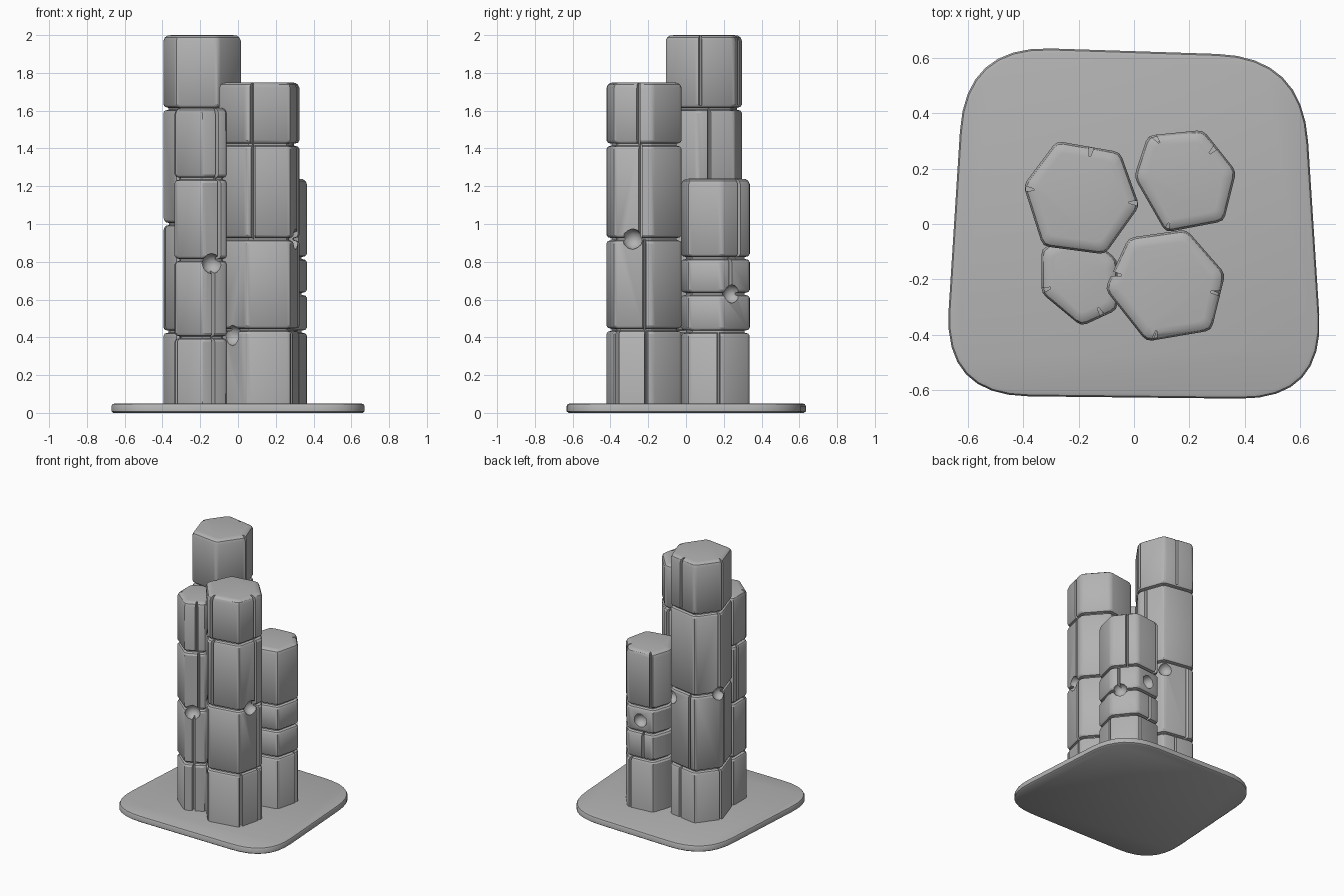
import bpy, bmesh, math
from mathutils import Vector

if "Cube" in bpy.data.objects:
    bpy.data.objects.remove(bpy.data.objects["Cube"])

stone = bpy.data.materials.new("grey stone")
stone.diffuse_color = (0.45, 0.45, 0.45, 1)
stone.use_nodes = True
stone.node_tree.nodes["Principled BSDF"].inputs["Base Color"].default_value = stone.diffuse_color


def make_object(name, bm):
    bmesh.ops.recalc_face_normals(bm, faces=bm.faces[:])
    me = bpy.data.meshes.new(name)
    bm.to_mesh(me)
    bm.free()
    ob = bpy.data.objects.new(name, me)
    bpy.context.collection.objects.link(ob)
    me.materials.append(stone)
    return ob


def rounded(points, cut, steps):
    """Outline with each corner replaced by a small curve."""
    out, n = [], len(points)
    for i, p in enumerate(points):
        a = p + (points[i - 1] - p).normalized() * cut
        b = p + (points[(i + 1) % n] - p).normalized() * cut
        for k in range(steps + 1):
            t = k / steps
            out.append(a * (1 - t) ** 2 + p * 2 * t * (1 - t) + b * t * t)
    return out


def loft(name, outline, centre, profile):
    """Stack the outline at each (height, inset) and cap both ends."""
    bm = bmesh.new()
    rings = []
    for z, inset in profile:
        ring = []
        for p in outline:
            d = p - centre
            q = centre + d * (1 - inset / d.length)
            ring.append(bm.verts.new((q.x, q.y, z)))
        rings.append(ring)
    n = len(outline)
    for lo, hi in zip(rings, rings[1:]):
        for i in range(n):
            j = (i + 1) % n
            bm.faces.new((lo[i], lo[j], hi[j], hi[i]))
    bm.faces.new(rings[0])
    bm.faces.new(rings[-1])
    return make_object(name, bm)


def carve(ob, cutter):
    bpy.context.view_layer.objects.active = ob
    mod = ob.modifiers.new("carve", 'BOOLEAN')
    mod.operation = 'DIFFERENCE'
    mod.solver = 'EXACT'
    mod.object = cutter
    bpy.ops.object.modifier_apply(modifier=mod.name)
    bpy.data.objects.remove(cutter)


def smooth(ob, angle):
    bpy.ops.object.select_all(action='DESELECT')
    ob.select_set(True)
    bpy.context.view_layer.objects.active = ob
    bpy.ops.object.shade_smooth_by_angle(angle=math.radians(angle))


def column(name, corners, top, joints, cracks, chips):
    pts = [Vector(c) for c in corners]
    n = len(pts)
    centre = sum(pts, Vector((0, 0))) / n
    # grooved joints between stacked blocks, chamfered top rim
    profile = [(0.02, 0)]
    for z in joints:
        profile += [(z - .022, 0), (z - .010, .008), (z - .005, .028),
                    (z + .005, .028), (z + .010, .008), (z + .022, 0)]
    profile += [(top - .03, 0), (top - .012, .008), (top - .003, .022), (top, .045)]
    ob = loft(name, rounded(pts, .022, 2), centre, profile)

    def on_outline(t):
        i = int(t) % n
        return pts[i].lerp(pts[(i + 1) % n], t - int(t))

    # narrow wedge-shaped vertical cracks
    for t, z0, z1 in cracks:
        p = on_outline(t)
        inward = (centre - p).normalized()
        side = Vector((-inward.y, inward.x))
        bm = bmesh.new()
        shape = [p - inward * .02 + side * .013, p - inward * .02 - side * .013,
                 p + inward * .035 - side * .003, p + inward * .035 + side * .003]
        low = [bm.verts.new((q.x, q.y, z0)) for q in shape]
        face = bm.faces.new(low)
        ext = bmesh.ops.extrude_face_region(bm, geom=[face])
        bmesh.ops.translate(bm, vec=(0, 0, z1 - z0),
                            verts=[v for v in ext["geom"] if isinstance(v, bmesh.types.BMVert)])
        carve(ob, make_object("crack_cutter", bm))
    # rounded chips knocked out of the surface
    for t, z, r in chips:
        p = on_outline(t)
        bm = bmesh.new()
        bmesh.ops.create_icosphere(bm, subdivisions=2, radius=r)
        bmesh.ops.translate(bm, vec=(p.x, p.y, z), verts=bm.verts[:])
        carve(ob, make_object("chip_cutter", bm))
    smooth(ob, 32)


# base slab with large rounded corners, slightly wider at the front
slab = [Vector(p) for p in ((-.69, -.62), (-.61, .645), (.61, .605), (.69, -.635))]
base = loft("base_slab", rounded(slab, .31, 8), Vector((0, 0)),
            [(0, .012), (.008, 0), (.036, 0), (.046, .006), (.05, .02)])
smooth(base, 40)

column("tall_column",
       [(-.40, .14), (-.28, .30), (-.05, .26), (.02, .065), (-.105, -.11), (-.33, -.08)],
       2.0, [.43, 1.0, 1.61],
       [(1.55, 1.63, 2.1), (5.95, 1.63, 2.1), (2.95, 1.63, 2.1), (2.7, 1.0, 1.61),
        (.1, 1.0, 1.61), (1.2, .43, 1.0), (5.8, .43, 1.0), (1.6, 0, .43), (.05, 0, .43)],
       [(.1, 1.0, .05), (1.95, .93, .05)])

column("front_column",
       [(-.105, -.235), (-.02, -.05), (.19, -.02), (.33, -.18), (.28, -.385), (.045, -.425)],
       1.75, [.44, .92, 1.42],
       [(4.88, 1.42, 1.8), (3.35, 1.42, 1.8), (.3, 1.42, 1.8), (4.85, .92, 1.42),
        (3.3, .92, 1.42), (1.9, .92, 1.42), (3.2, .44, .92), (1.5, .44, .92),
        (3.9, 0, .44), (3.15, 0, .44)],
       [(3.5, .92, .055), (5.5, .41, .055)])

column("back_right_column",
       [(0, .17), (.05, .32), (.25, .34), (.37, .19), (.325, .01), (.115, -.03)],
       1.24, [.43, .63, .82],
       [(2.4, .82, 1.3), (5.0, .82, 1.3), (1.1, .82, 1.3), (2.7, .63, .82),
        (1.4, .43, .63), (3.1, 0, .43), (1.9, 0, .43)],
       [(2.65, .63, .05), (1.5, .72, .05)])

column("front_left_column",
       [(-.335, -.09), (-.19, -.02), (-.06, -.13), (-.06, -.31), (-.19, -.37), (-.335, -.25)],
       1.615, [.40, .81, 1.24],
       [(3.4, 1.24, 1.7), (5.05, 1.24, 1.7), (3.3, .81, 1.24), (5.7, .81, 1.24),
        (3.55, .40, .81), (5.05, .40, .81), (3.55, 0, .40), (4.95, 0, .40)],
       [(3.6, .79, .055)])
